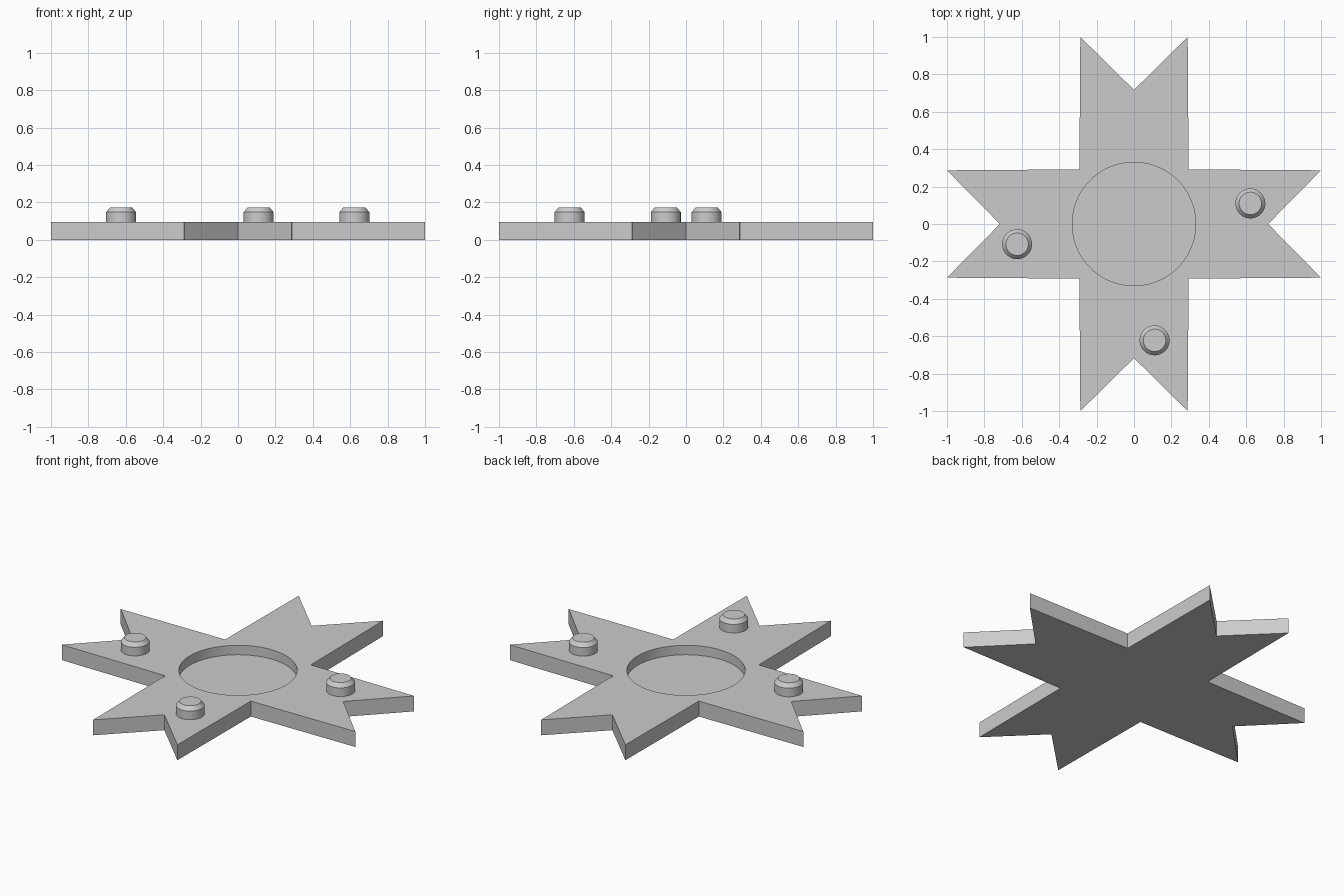
import bpy, bmesh, math
from mathutils import Matrix, Vector

if "Cube" in bpy.data.objects:
    bpy.data.objects.remove(bpy.data.objects["Cube"])

THICK = 0.095       # plate thickness
FLOOR = 0.037       # height of the recess floor

grey = bpy.data.materials.new("light grey")
grey.diffuse_color = (0.6, 0.6, 0.6, 1)
grey.use_nodes = True
grey.node_tree.nodes["Principled BSDF"].inputs["Base Color"].default_value = grey.diffuse_color


def make_object(name, bm):
    bmesh.ops.recalc_face_normals(bm, faces=bm.faces)
    mesh = bpy.data.meshes.new(name)
    bm.to_mesh(mesh)
    bm.free()
    mesh.materials.append(grey)
    obj = bpy.data.objects.new(name, mesh)
    bpy.context.collection.objects.link(obj)
    return obj


def activate(obj):
    bpy.ops.object.select_all(action='DESELECT')
    obj.select_set(True)
    bpy.context.view_layer.objects.active = obj


def lathe(name, profile, steps=64):
    """Spin (radius, z) points around the z axis."""
    bm = bmesh.new()
    verts = [bm.verts.new((r, 0, z)) for r, z in profile]
    edges = [bm.edges.new(pair) for pair in zip(verts, verts[1:])]
    bmesh.ops.spin(bm, geom=verts + edges, cent=(0, 0, 0), axis=(0, 0, 1),
                   angle=2 * math.pi, steps=steps)
    bmesh.ops.remove_doubles(bm, verts=bm.verts, dist=1e-4)
    # Close the flat ends
    bmesh.ops.holes_fill(bm, edges=[e for e in bm.edges if e.is_boundary], sides=0)
    return make_object(name, bm)


# Cross plate: one notched arm repeated by quarter turns
arm = [Vector(p) for p in ((0.292, -0.292, 0), (1, -0.287, 0),
                           (0.717, 0, 0), (1, 0.287, 0))]
bm = bmesh.new()
outline = [bm.verts.new(Matrix.Rotation(i * math.pi / 2, 3, 'Z') @ p)
           for i in range(4) for p in arm]
base = bm.faces.new(outline)
top = bmesh.ops.extrude_face_region(bm, geom=[base])["geom"]
bmesh.ops.translate(bm, vec=(0, 0, THICK),
                    verts=[g for g in top if isinstance(g, bmesh.types.BMVert)])
plate = make_object("notched_cross_plate", bm)

# Round recess in the middle of the plate
cutter = lathe("recess_cutter", [(0.33, FLOOR), (0.33, THICK + 0.1)], 96)
cutter.hide_render = True
cut = plate.modifiers.new("recess", 'BOOLEAN')
cut.operation = 'DIFFERENCE'
cut.solver = 'EXACT'
cut.object = cutter
activate(plate)
bpy.ops.object.modifier_apply(modifier=cut.name)
bpy.data.objects.remove(cutter, do_unlink=True)
activate(plate)
bpy.ops.object.shade_smooth_by_angle(angle=math.radians(25))

# Three studs with stepped, bevelled tops
stud_profile = [(0.08, THICK - 0.005), (0.08, 0.148), (0.074, 0.155), (0.06, 0.172)]
for name, x, y in (("right_stud", 0.622, 0.11),
                   ("front_stud", 0.11, -0.622),
                   ("left_stud", -0.625, -0.108)):
    stud = lathe(name, stud_profile)
    stud.location = (x, y, 0)
    activate(stud)
    bpy.ops.object.shade_smooth_by_angle(angle=math.radians(25))
